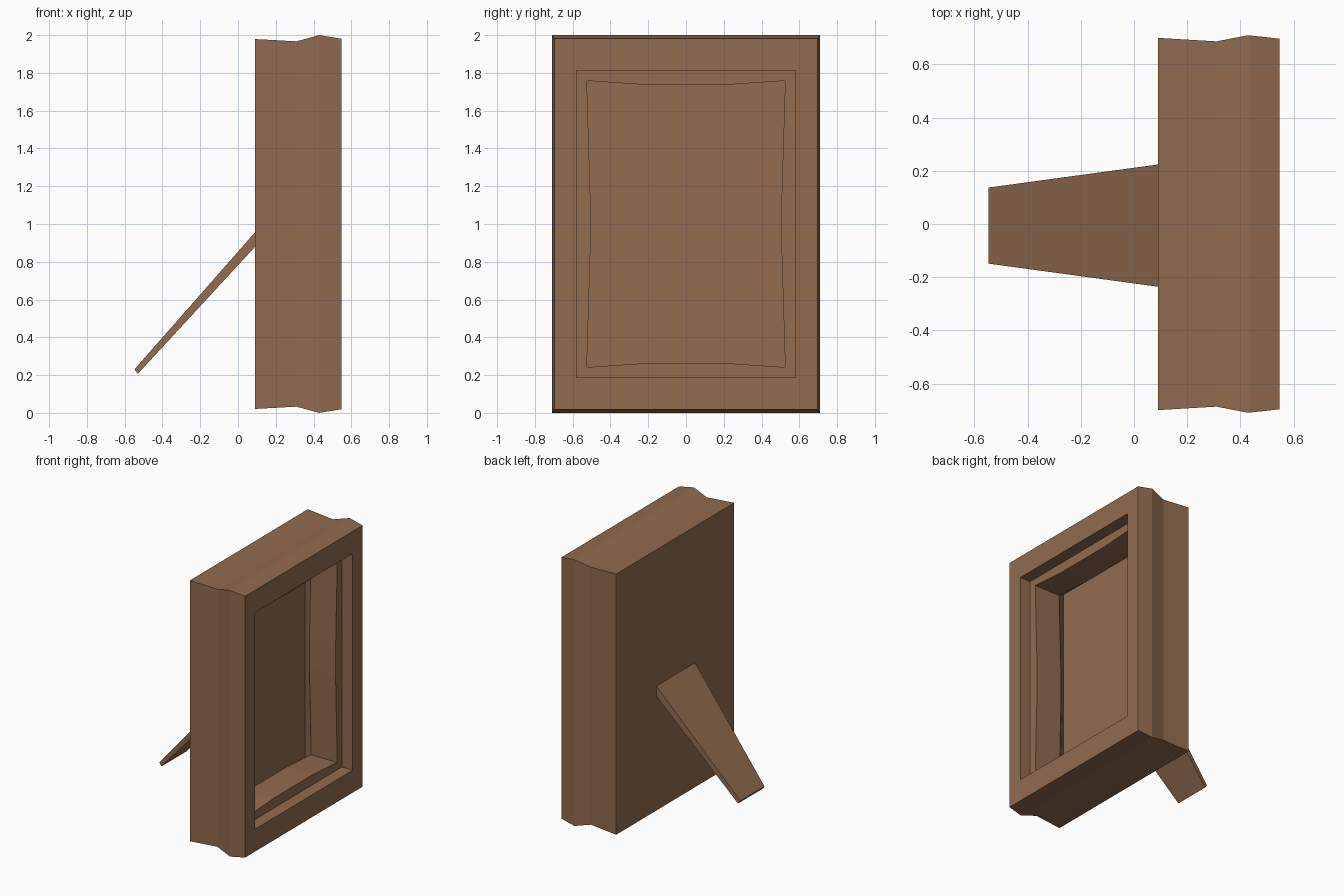
import bpy, bmesh

if "Cube" in bpy.data.objects:
    bpy.data.objects.remove(bpy.data.objects["Cube"])

wood = bpy.data.materials.new("brown wood")
wood.diffuse_color = (0.285, 0.147, 0.078, 1)
wood.use_nodes = True
wood.node_tree.nodes["Principled BSDF"].inputs["Base Color"].default_value = wood.diffuse_color


def finish(name, bm):
    bmesh.ops.recalc_face_normals(bm, faces=bm.faces)
    me = bpy.data.meshes.new(name)
    bm.to_mesh(me)
    bm.free()
    me.materials.append(wood)
    ob = bpy.data.objects.new(name, me)
    bpy.context.collection.objects.link(ob)
    return ob


def ring(bm, x, hy, hz, bow=0.0):
    """Twelve-point rectangle at depth x; bow pulls the side middles inwards."""
    quarter = [(hy, -hz), (hy - bow, -0.1), (hy - bow, 0.1),
               (hy, hz), (0.23, hz - bow), (-0.23, hz - bow)]
    pts = quarter + [(-y, -z) for y, z in quarter]
    return [bm.verts.new((x, y, 1.0 + z)) for y, z in pts]


# Frame: moulded outside, front border, stepped opening, bowed recess,
# undercut rebate and backing
bm = bmesh.new()
rings = [ring(bm, *r) for r in (
    (0.09, 0.700, 0.979),
    (0.31, 0.687, 0.967),
    (0.43, 0.710, 1.0),
    (0.547, 0.697, 0.981),
    (0.547, 0.58, 0.813),
    (0.457, 0.58, 0.813),
    (0.457, 0.525, 0.758, 0.02),
    (0.240, 0.525, 0.758, 0.02),
    (0.135, 0.605, 0.838),
)]
for a, b in zip(rings, rings[1:]):
    for i in range(12):
        j = (i + 1) % 12
        bm.faces.new((a[i], a[j], b[j], b[i]))
bm.faces.new(rings[0])
bm.faces.new(rings[-1])
finish("picture_frame", bm)

# Tapered easel leg on the back
bm = bmesh.new()
profile = [(0.091, 0.957, 0.23), (0.091, 0.88, 0.23), (-0.53, 0.207, 0.145), (-0.548, 0.231, 0.143)]
left = [bm.verts.new((x, -w - 0.006, z)) for x, z, w in profile]
right = [bm.verts.new((x, w - 0.006, z)) for x, z, w in profile]
bm.faces.new(left)
bm.faces.new(right)
for i in range(4):
    j = (i + 1) % 4
    bm.faces.new((left[i], left[j], right[j], right[i]))
finish("easel_leg", bm)
